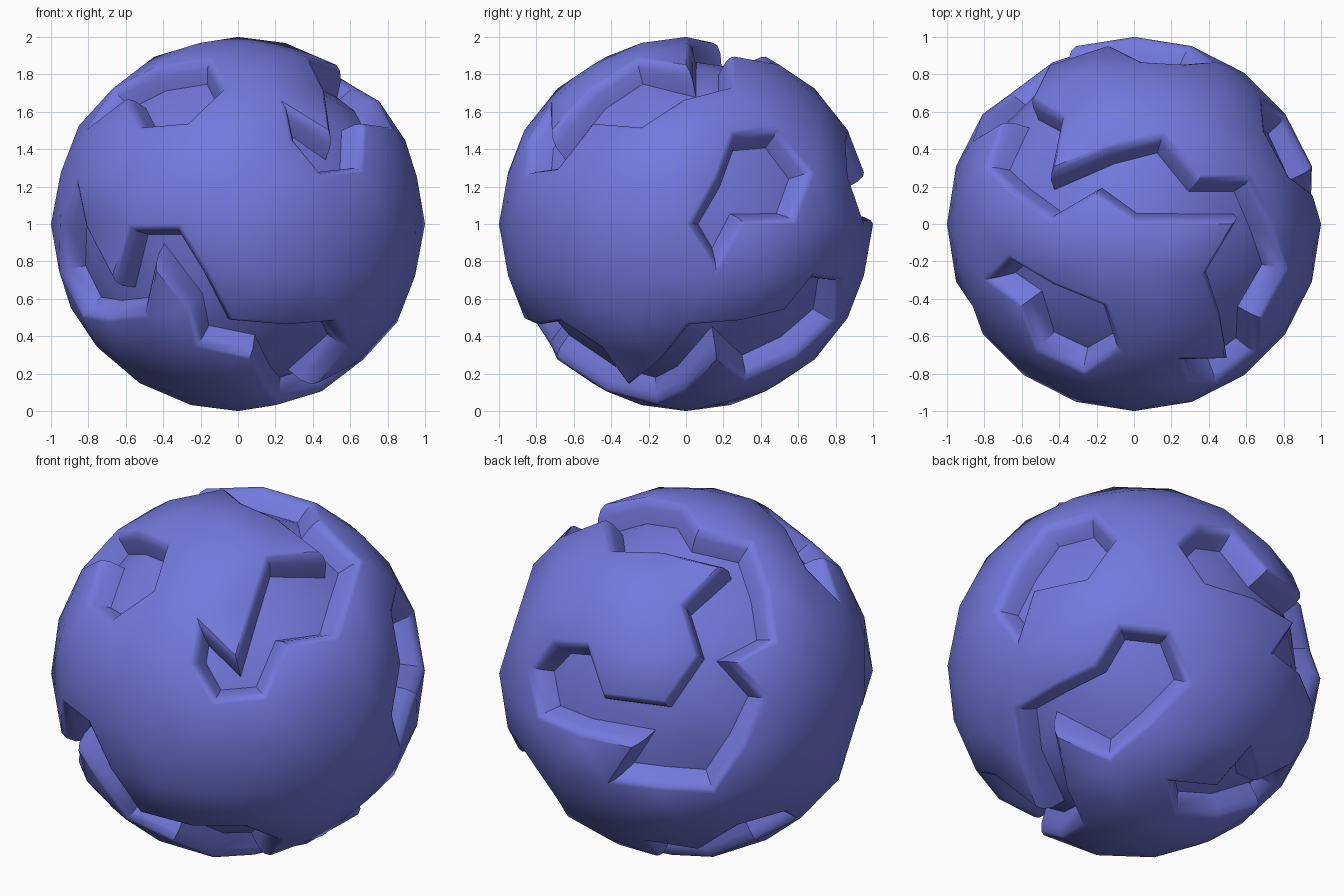
import bpy, bmesh, math
from mathutils import Vector

if "Cube" in bpy.data.objects:
    bpy.data.objects.remove(bpy.data.objects["Cube"])

# Rims of the sunken areas, as (row below the north pole in 15 degree steps, longitude)
TOP_RIM = [(0, 0), (1, 0), (2, 0), (2, -36), (3, -50), (4, -54), (3, -72), (4, -72),
           (5, -62), (5, -46), (4, -36), (4, -18), (3, 0), (3, 22), (2, 36), (2, 72),
           (2, 108), (2, 144), (3, 122), (4, 126), (5, 118), (5, 98), (4, 90), (4, 72),
           (5, 62), (6, 72), (6, 90), (6, 108), (7, 98), (7, 118), (7, 134), (6, 144),
           (5, 154), (4, 144), (4, 162), (3, 166), (2, 180), (1, 144)]
LOWER_RIM = [(5, -154), (6, -144), (7, -134), (6, -126), (6, -108), (7, -98), (8, -90),
             (8, -72), (8, -54), (9, -36), (10, -36), (9, -14), (8, 0), (8, 18), (8, 36),
             (7, 46), (7, 62), (8, 72), (9, 58), (10, 36), (9, 14), (10, 0), (11, -36),
             (10, -72), (9, -86), (9, -108), (8, -108), (7, -118), (8, -126), (8, -144),
             (8, -162), (7, -170), (6, -162)]
FRONT_RIM = [(3, -94), (2, -108), (2, -144), (3, -166), (4, -162), (3, -144),
             (4, -126), (4, -108)]
RIGHT_RIM = [(6, 0), (5, 10), (4, 18), (4, 36), (5, 46), (6, 36), (6, 18), (7, 10)]
BOTTOM_RIM = [(8, 162), (9, 180), (9, 158), (10, 144), (11, 108), (10, 72),
              (10, 108), (9, 108), (9, 130), (8, 144)]

bm = bmesh.new()
bmesh.ops.create_icosphere(bm, subdivisions=3, radius=1.0)
bm.normal_update()


def nearest(row, lon):
    p, a = math.radians(15 * row), math.radians(lon)
    d = Vector((math.sin(p) * math.cos(a), math.sin(p) * math.sin(a), math.cos(p)))
    return max(bm.verts, key=lambda v: v.co.dot(d))


# Mark the rim edges
cut = set()
for rim in (TOP_RIM, LOWER_RIM, FRONT_RIM, RIGHT_RIM, BOTTOM_RIM):
    vs = [nearest(*p) for p in rim]
    for a, b in zip(vs, vs[1:] + vs[:1]):
        e = bm.edges.get((a, b))
        if e:
            cut.add(e)

# Split the faces into areas bounded by rims; the largest is the outer surface
areas, seen = [], set()
for start in bm.faces:
    if start in seen:
        continue
    seen.add(start)
    area, stack = [], [start]
    while stack:
        f = stack.pop()
        area.append(f)
        for e in f.edges:
            if e in cut:
                continue
            for g in e.link_faces:
                if g not in seen:
                    seen.add(g)
                    stack.append(g)
    areas.append(area)
areas.sort(key=len)

# Sink every other area with a rounded lip and a steep wall
for area in areas[:-1]:
    for width, scale in ((0.02, 0.99), (0.02, 0.963), (0.022, 0.913)):
        bmesh.ops.inset_region(bm, faces=area, thickness=width, depth=0,
                               use_boundary=True, use_even_offset=True)
        for v in {v for f in area for v in f.verts}:
            v.co *= scale
        bm.normal_update()

mesh = bpy.data.meshes.new("carved_sphere")
bm.to_mesh(mesh)
bm.free()
sphere = bpy.data.objects.new("carved_sphere", mesh)
bpy.context.collection.objects.link(sphere)
sphere.location.z = 1.0

# Blue surface, smooth apart from the floor edges
mat = bpy.data.materials.new("blue")
mat.diffuse_color = (0.17, 0.19, 0.72, 1)
mat.use_nodes = True
mat.node_tree.nodes["Principled BSDF"].inputs["Base Color"].default_value = mat.diffuse_color
mesh.materials.append(mat)
bpy.context.view_layer.objects.active = sphere
sphere.select_set(True)
bpy.ops.object.shade_smooth_by_angle(angle=math.radians(42))
